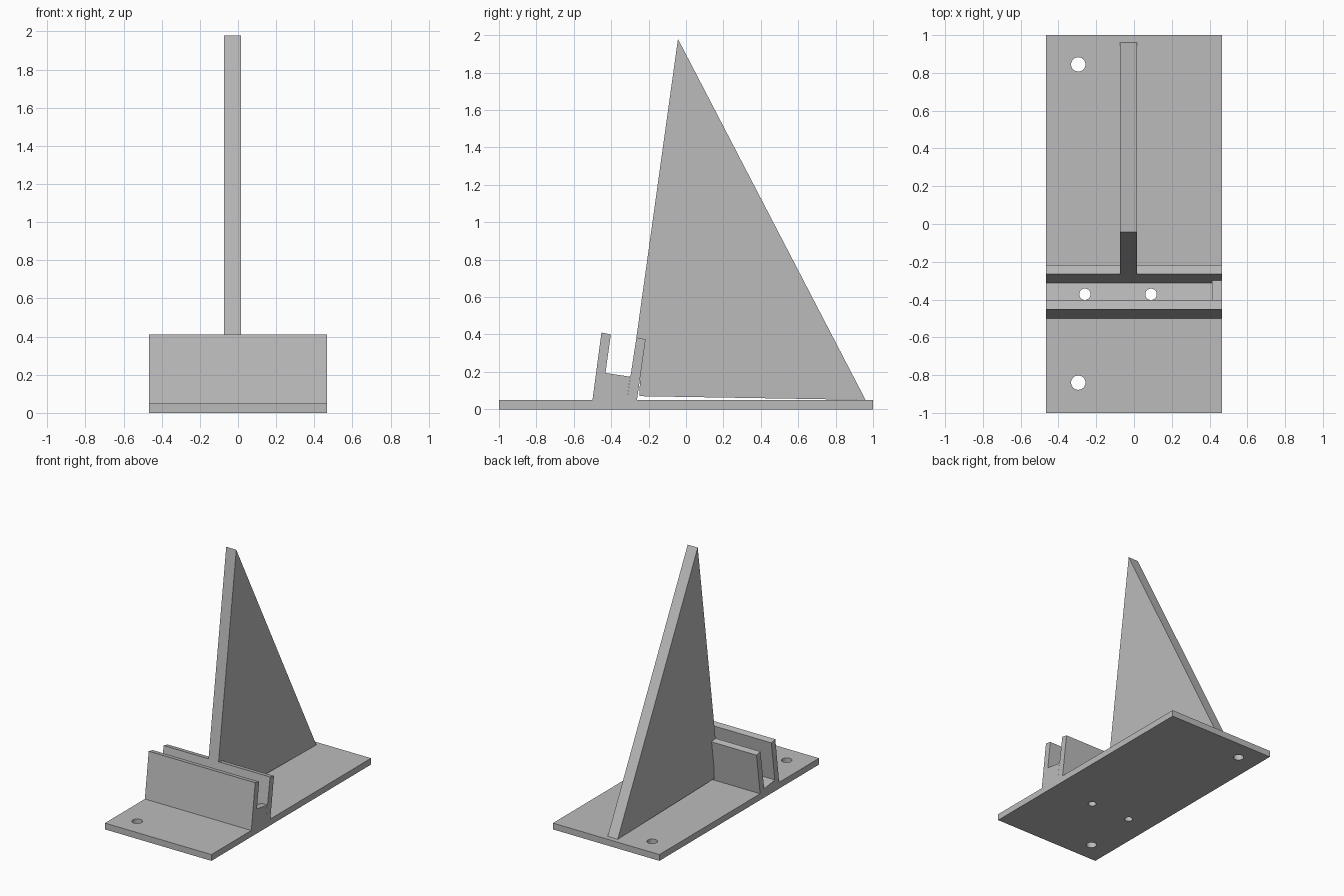
import bpy
import bmesh

if "Cube" in bpy.data.objects:
    bpy.data.objects.remove(bpy.data.objects["Cube"], do_unlink=True)

HALF_W = 0.467
BASE_TOP = 0.05

grey = bpy.data.materials.new("plain grey")
grey.use_nodes = True
GREY = (0.5, 0.5, 0.5, 1)
grey.diffuse_color = GREY
grey.node_tree.nodes["Principled BSDF"].inputs["Base Color"].default_value = GREY


def add_object(name, bm):
    bmesh.ops.recalc_face_normals(bm, faces=bm.faces)
    mesh = bpy.data.meshes.new(name)
    bm.to_mesh(mesh)
    bm.free()
    mesh.materials.append(grey)
    obj = bpy.data.objects.new(name, mesh)
    bpy.context.collection.objects.link(obj)
    return obj


def side_prism(name, profile, x0, x1):
    """Extrude a (y, z) profile across the width."""
    bm = bmesh.new()
    face = bm.faces.new([bm.verts.new((x0, y, z)) for y, z in profile])
    out = bmesh.ops.extrude_face_region(bm, geom=[face])
    verts = [v for v in out["geom"] if isinstance(v, bmesh.types.BMVert)]
    bmesh.ops.translate(bm, verts=verts, vec=(x1 - x0, 0, 0))
    return add_object(name, bm)


def drill(name, x, y, radius, targets):
    """Cut a vertical round hole through the targets."""
    bm = bmesh.new()
    bmesh.ops.create_cone(bm, cap_ends=True, segments=32, radius1=radius,
                          radius2=radius, depth=1)
    bmesh.ops.translate(bm, verts=bm.verts, vec=(x, y, 0))
    cutter = add_object(name, bm)
    cutter.hide_render = True
    cutter.hide_set(True)
    cutter.display_type = 'WIRE'
    for obj in targets:
        mod = obj.modifiers.new(name, 'BOOLEAN')
        mod.operation = 'DIFFERENCE'
        mod.solver = 'EXACT'
        mod.object = cutter


# Flat base plate
base = side_prism("base_plate", [(-1, 0), (1, 0), (1, BASE_TOP), (-1, BASE_TOP)],
                  -HALF_W, HALF_W)

# Tilted slot holder: two leaning walls and a sloped floor
floor_front, floor_back = (-0.445, 0.09), (-0.313, 0.07)
holder = side_prism("slot_holder", [
    (-0.50, BASE_TOP), (-0.452, 0.41), (-0.402, 0.40), floor_front,
    floor_back, (-0.265, 0.384), (-0.216, 0.374), (-0.262, BASE_TOP)],
    -HALF_W, HALF_W)

# Low block closing one end of the slot
side_prism("slot_end_stop", [floor_front, (-0.431, 0.194), (-0.298, 0.174),
                             floor_back], 0.413, HALF_W)

# Tall triangular back support, its lower edge lifted slightly at the front
side_prism("support_fin", [(-0.25, 0.07), (-0.235, 0.376), (-0.265, 0.384),
                           (-0.043, 1.98), (0.96, BASE_TOP)], -0.073, 0.015)

# Mounting holes at the plate ends and smaller ones in the slot floor
for i, y in enumerate((-0.84, 0.845)):
    drill(f"mount_hole_cutter_{i}", -0.295, y, 0.038, [base])
for i, x in enumerate((-0.26, 0.09)):
    drill(f"slot_hole_cutter_{i}", x, -0.372, 0.03, [base, holder])
